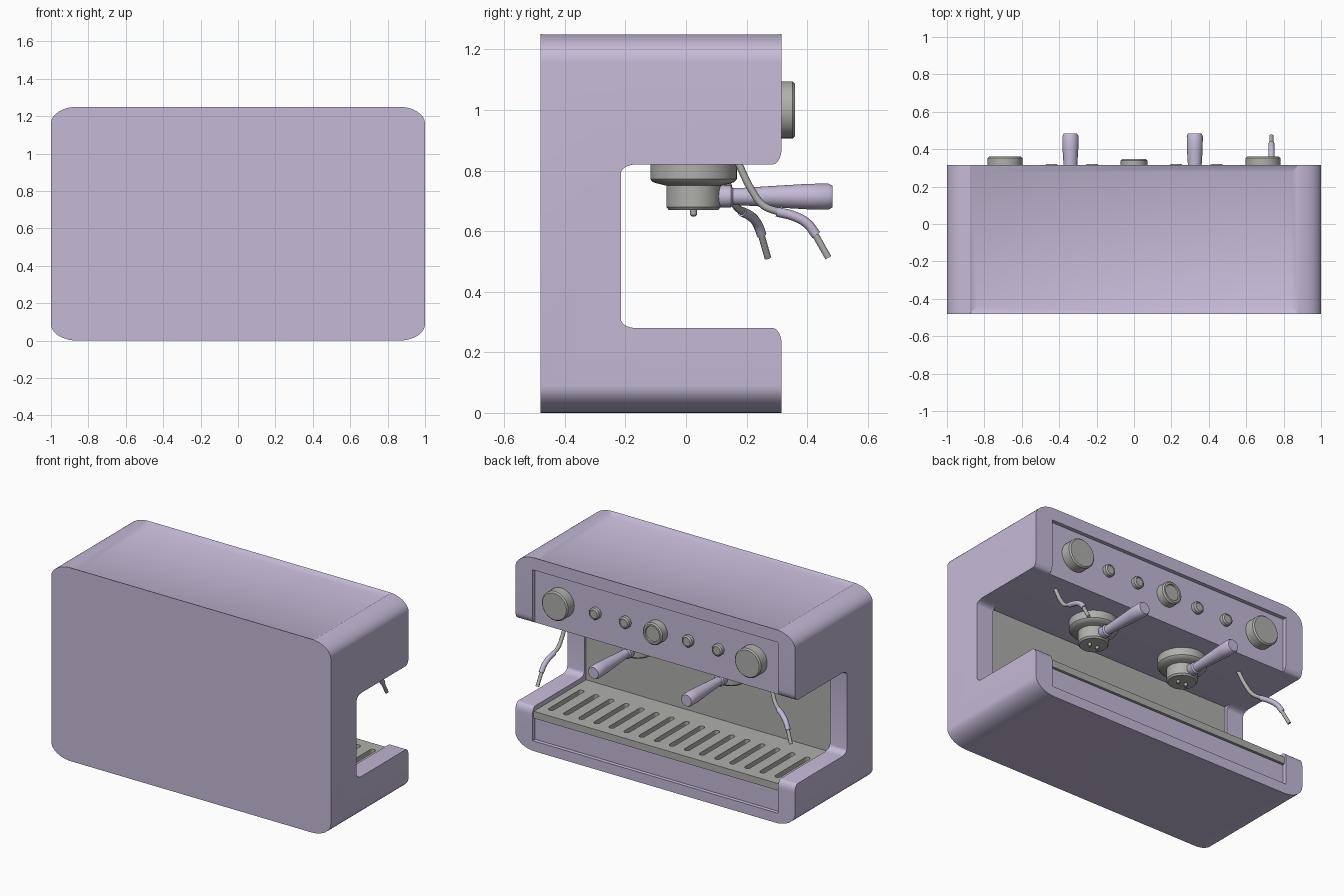
import bpy, bmesh, math
from mathutils import Vector, Matrix

cube = bpy.data.objects.get("Cube")
if cube:
    bpy.data.objects.remove(cube, do_unlink=True)


def material(name, rgb):
    m = bpy.data.materials.new(name)
    m.use_nodes = True
    m.diffuse_color = (*rgb, 1)
    m.node_tree.nodes["Principled BSDF"].inputs["Base Color"].default_value = (*rgb, 1)
    return m


LILAC = material("lilac", (0.56, 0.49, 0.68))
STEEL = material("steel grey", (0.43, 0.43, 0.41))
DARK = material("dark grey", (0.13, 0.13, 0.13))


def smooth(ob, angle=35):
    bpy.ops.object.select_all(action='DESELECT')
    ob.select_set(True)
    bpy.context.view_layer.objects.active = ob
    bpy.ops.object.shade_smooth_by_angle(angle=math.radians(angle))


def finish(name, bm, mat):
    bmesh.ops.recalc_face_normals(bm, faces=bm.faces)
    me = bpy.data.meshes.new(name)
    bm.to_mesh(me)
    bm.free()
    me.materials.append(mat)
    ob = bpy.data.objects.new(name, me)
    bpy.context.collection.objects.link(ob)
    smooth(ob)
    return ob


def rounded(corners, steps=8):
    """Outline from (u, v, radius in, radius out) corners."""
    out = []
    for i, (u, v, a, b) in enumerate(corners):
        p = Vector((u, v))
        if not a:
            out.append(p)
            continue
        din = (p - Vector(corners[i - 1][:2])).normalized()
        dout = (Vector(corners[(i + 1) % len(corners)][:2]) - p).normalized()
        for k in range(steps + 1):
            t = math.pi / 2 * k / steps
            out.append(p - din * a * (1 - math.sin(t)) + dout * b * (1 - math.cos(t)))
    return out


def extrude(name, outline, place, depth, mat):
    bm = bmesh.new()
    face = bm.faces.new([bm.verts.new(place(*p)) for p in outline])
    new = bmesh.ops.extrude_face_region(bm, geom=[face])["geom"]
    bmesh.ops.translate(bm, vec=depth, verts=[v for v in new if isinstance(v, bmesh.types.BMVert)])
    return finish(name, bm, mat)


def box(name, lo, hi, mat, grow=0):
    """Box between two corners; grow widens its top."""
    bm = bmesh.new()
    bmesh.ops.create_cube(bm, size=1)
    for v in bm.verts:
        top = v.co.z > 0
        for i in range(3):
            sign = 1 if v.co[i] > 0 else -1
            v.co[i] = (hi[i] if sign > 0 else lo[i]) + (sign * grow if top and i < 2 else 0)
    return finish(name, bm, mat)


def lathe(name, profile, loc, mat, forward=False, segments=40):
    bm = bmesh.new()
    vs = [bm.verts.new((r, 0, h)) for r, h in profile]
    edges = [bm.edges.new(pair) for pair in zip(vs, vs[1:])]
    bmesh.ops.spin(bm, geom=vs + edges, cent=(0, 0, 0), axis=(0, 0, 1),
                   angle=2 * math.pi, steps=segments)
    bmesh.ops.remove_doubles(bm, verts=bm.verts, dist=0.0001)
    if forward:
        bm.transform(Matrix.Rotation(-math.pi / 2, 4, 'X'))
    bmesh.ops.translate(bm, vec=loc, verts=bm.verts)
    return finish(name, bm, mat)


def tube(name, points, radius, mat):
    cu = bpy.data.curves.new(name, 'CURVE')
    cu.dimensions = '3D'
    cu.bevel_depth, cu.bevel_resolution, cu.use_fill_caps = radius, 4, True
    sp = cu.splines.new('BEZIER')
    sp.bezier_points.add(len(points) - 1)
    for bp, p in zip(sp.bezier_points, points):
        bp.co = p
        bp.handle_left_type = bp.handle_right_type = 'AUTO'
    cu.materials.append(mat)
    ob = bpy.data.objects.new(name, cu)
    bpy.context.collection.objects.link(ob)
    bpy.ops.object.select_all(action='DESELECT')
    ob.select_set(True)
    bpy.context.view_layer.objects.active = ob
    bpy.ops.object.convert(target='MESH')
    smooth(bpy.context.object, 50)


def boolean(ob, cutter, operation='DIFFERENCE'):
    bpy.context.view_layer.objects.active = ob
    mod = ob.modifiers.new("cut", 'BOOLEAN')
    mod.operation, mod.solver, mod.object = operation, 'EXACT', cutter
    bpy.ops.object.modifier_apply(modifier=mod.name)
    bpy.data.objects.remove(cutter, do_unlink=True)


# Body: C-shaped side profile trimmed to a rounded rectangle
BACK, FACE, TOP, INNER = -0.48, 0.315, 1.25, 0.878
side = rounded([(BACK, 0, 0, 0), (FACE, 0, 0, 0), (FACE, 0.28, 0.05, 0.03), (-0.215, 0.28, 0.05, 0.03),
                (-0.215, 0.82, 0.03, 0.05), (FACE, 0.82, 0.03, 0.05), (FACE, TOP, 0, 0), (BACK, TOP, 0, 0)])
body = extrude("body", side, lambda y, z: (-1.1, y, z), (2.2, 0, 0), LILAC)
front = rounded([(-1, 0, 0.09, 0.14), (1, 0, 0.14, 0.09), (1, TOP, 0.09, 0.14), (-1, TOP, 0.14, 0.09)], 12)
boolean(body, extrude("trim", front, lambda x, z: (x, -0.6, z), (0, 1.2, 0), LILAC), 'INTERSECT')

# Recesses: control panel, tray front, tray well with rear wall, top panel
PANEL = 0.29
for lo, hi, grow in [((-INNER, PANEL, 0.7), (INNER, 0.5, 1.17), 0),
                     ((-INNER, PANEL, 0.065), (INNER, 0.5, 0.5), 0),
                     ((-INNER, -0.24, 0.2), (INNER, 0.5, 0.819), 0),
                     ((-0.84, -0.44, 1.23), (0.84, 0.275, 1.26), 0.056)]:
    boolean(body, box("cutter", lo, hi, LILAC, grow))
smooth(body)

# Rear wall and slotted drip grill
box("rear_wall", (-INNER, -0.241, 0.2), (INNER, -0.232, 0.819), STEEL)
box("drip_tray", (-0.87, -0.23, 0.2), (0.87, 0.285, 0.215), DARK)
grill = box("drip_grill", (-INNER, -0.232, 0.205), (INNER, 0.302, 0.25), STEEL)
W, Y0, Y1 = 0.018, -0.1, 0.235
slot = rounded([(-W, Y0, W, W), (W, Y0, W, W), (W, Y1, W, W), (-W, Y1, W, W)], 5)
slot = [p for i, p in enumerate(slot) if (p - slot[i - 1]).length > 0.0001]
for i in range(16):
    x = (i - 7.5) * 0.108
    boolean(grill, extrude("slot", slot, lambda u, v: (x + u, v, 0.15), (0, 0, 0.2), STEEL))
smooth(grill)


# Control knobs
def knob(name, x, r, tip, dish):
    d = tip - PANEL
    lathe(name, [(0, -0.01), (r, -0.01), (r, d - 0.008), (r - 0.008, d), (r * 0.72, d),
                 (r * 0.68, d - dish), (0, d - dish)], (x, PANEL, 1.0), STEEL, True)


for s, word in ((1, "left"), (-1, "right")):
    knob(word + "_large_knob", s * 0.69, 0.094, 0.36, 0)
    knob(word + "_outer_button", s * 0.44, 0.037, 0.32, 0.004)
    knob(word + "_inner_button", s * 0.225, 0.037, 0.32, 0.004)
knob("centre_knob", 0, 0.071, 0.347, 0.008)

# Brew groups with handles
for x, word in ((0.325, "left"), (-0.34, "right")):
    lathe(word + "_brew_group", [(0, 0.83), (0.143, 0.83), (0.143, 0.772), (0.135, 0.762), (0.115, 0.756),
                                 (0.09, 0.75), (0.09, 0.68), (0.082, 0.67), (0, 0.67)],
          (x, 0.025, 0), STEEL)
    for dx in (-0.028, 0.028):
        lathe(word + "_spout", [(0, 0.68), (0.011, 0.68), (0.011, 0.653), (0.007, 0.649), (0, 0.649)],
              (x + dx, 0.025, 0), STEEL, segments=16)
    lathe(word + "_handle", [(0, 0.08), (0.03, 0.1), (0.036, 0.112), (0.036, 0.148), (0.028, 0.155),
                             (0.029, 0.19), (0.042, 0.4), (0.043, 0.47), (0.036, 0.483), (0, 0.483)],
          (x, 0, 0.714), LILAC, True)

# Steam wands: pipe, sleeve and tip, swung about their mounts
for mount, swing, word in (((0.735, 0.17), 0, "left"), ((-0.68, 0.12), 60, "right")):
    a = math.radians(swing)

    def at(r, z):
        return (mount[0] - r * math.sin(a), mount[1] + r * math.cos(a), z)

    tube(word + "_wand_pipe", [at(0, 0.83), at(0.05, 0.73), at(0.085, 0.685), at(0.14, 0.662)], 0.012, STEEL)
    tube(word + "_wand_sleeve", [at(0.13, 0.664), at(0.19, 0.648), at(0.23, 0.625), at(0.26, 0.587)], 0.016, LILAC)
    tube(word + "_wand_tip", [at(0.25, 0.6), at(0.3, 0.512)], 0.011, STEEL)
